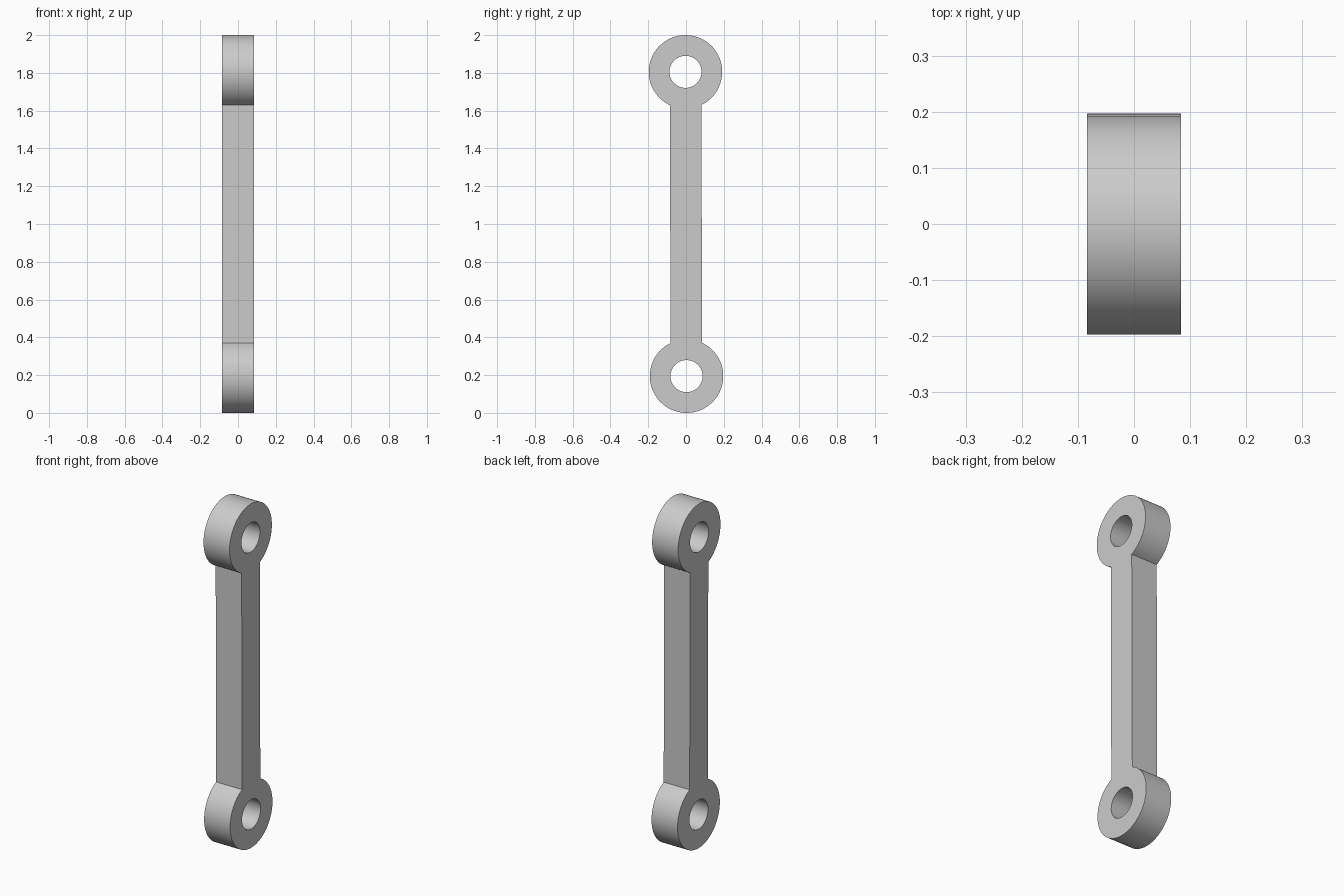
import bpy, bmesh, math
from mathutils import Vector

cube = bpy.data.objects.get("Cube")
if cube:
    bpy.data.objects.remove(cube)

HALF = 0.0835        # half thickness along x and half width of the shaft
EYE_R = 0.1945       # outer radius of the end eyes
HOLE_R = 0.085
LEAN = 0.0028        # slight offset of each eye from the centre line
SEG = 64

grey = bpy.data.materials.new("grey metal")
grey.use_nodes = True
colour = (0.6, 0.6, 0.6, 1)
grey.diffuse_color = colour
grey.node_tree.nodes["Principled BSDF"].inputs["Base Color"].default_value = colour

bottom = Vector((-HALF, LEAN, EYE_R))
top = Vector((-HALF, -LEAN, 2 - EYE_R))


def arc(centre, radius, start, end, count):
    """Points on an arc in the YZ plane, angles measured from +y."""
    return [centre + radius * Vector((0, math.cos(a), math.sin(a)))
            for a in (start + (end - start) * i / count for i in range(count + 1))]


# Outline: two eyes joined by a straight shaft, plus a round hole in each eye
neck = math.asin(HALF / EYE_R)
tilt = math.atan2(2 * LEAN, top.z - bottom.z)
up = math.pi / 2 + tilt
outline = arc(bottom, EYE_R, up + neck, up + 2 * math.pi - neck, SEG)
outline += arc(top, EYE_R, up - math.pi + neck, up + math.pi - neck, SEG)
holes = [arc(c, HOLE_R, 0, 2 * math.pi, SEG)[:-1] for c in (bottom, top)]

bm = bmesh.new()
for loop in [outline] + holes:
    verts = [bm.verts.new(p) for p in loop]
    for a, b in zip(verts, verts[1:] + verts[:1]):
        bm.edges.new((a, b))
bmesh.ops.triangle_fill(bm, edges=bm.edges[:], use_beauty=True, normal=(-1, 0, 0))

# Thicken the flat link along x
extruded = bmesh.ops.extrude_face_region(bm, geom=bm.faces[:], use_keep_orig=True)
moved = [g for g in extruded["geom"] if isinstance(g, bmesh.types.BMVert)]
bmesh.ops.translate(bm, verts=moved, vec=(2 * HALF, 0, 0))
bmesh.ops.recalc_face_normals(bm, faces=bm.faces[:])

mesh = bpy.data.meshes.new("connecting_link")
bm.to_mesh(mesh)
bm.free()
mesh.materials.append(grey)
link = bpy.data.objects.new("connecting_link", mesh)
bpy.context.collection.objects.link(link)

bpy.context.view_layer.objects.active = link
link.select_set(True)
bpy.ops.object.shade_smooth_by_angle(angle=math.radians(30))
